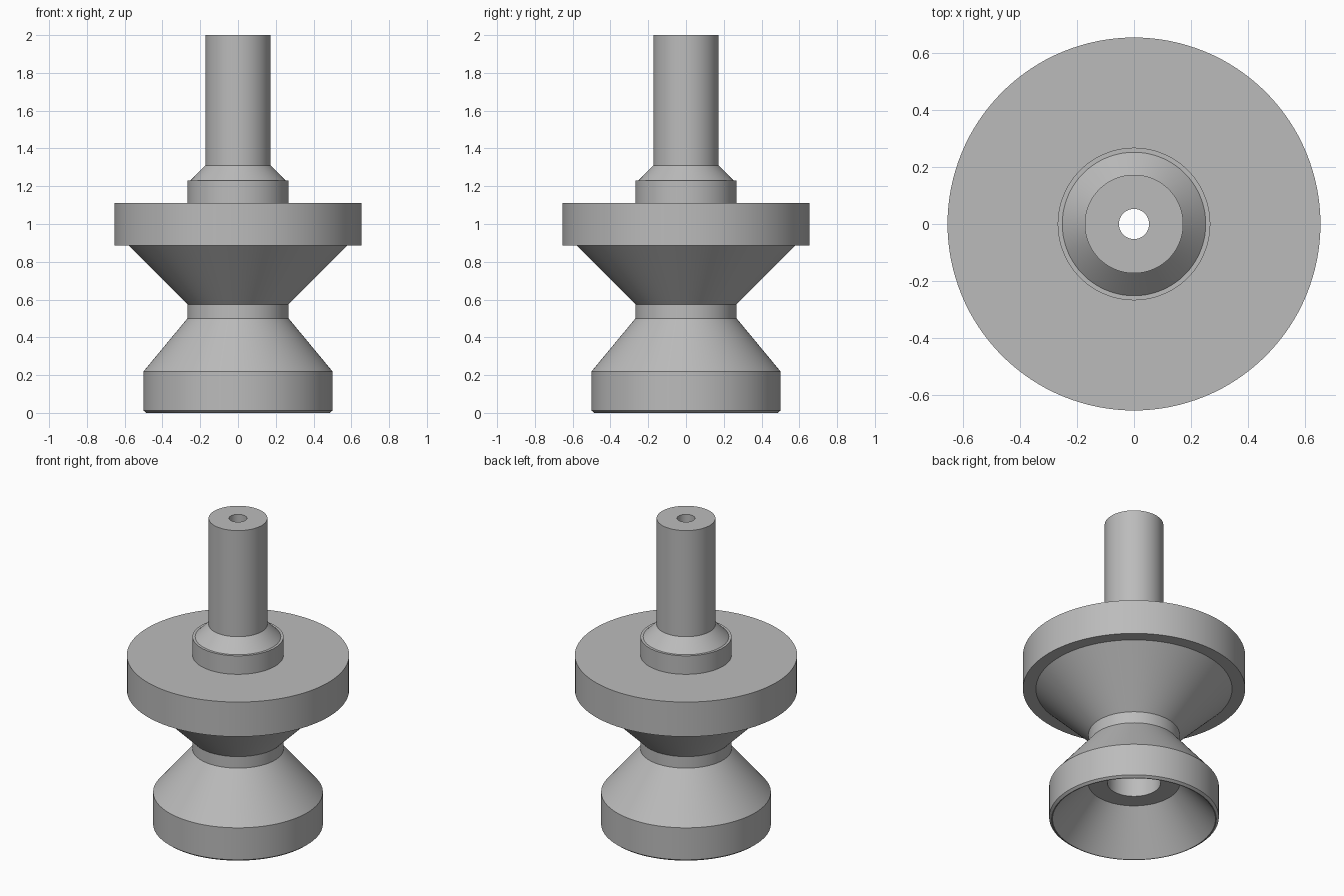
import bpy, bmesh, math

default = bpy.data.objects.get("Cube")
if default:
    bpy.data.objects.remove(default, do_unlink=True)

# One plain metal grey
GREY = (0.5, 0.5, 0.5, 1)
metal = bpy.data.materials.new("metal grey")
metal.use_nodes = True
metal.diffuse_color = GREY
metal.node_tree.nodes["Principled BSDF"].inputs["Base Color"].default_value = GREY


def lathe(name, profile, steps=128):
    """Spin a closed (radius, height) profile around z into a solid."""
    bm = bmesh.new()
    verts = [bm.verts.new((r, 0, z)) for r, z in profile]
    edges = [bm.edges.new((a, b)) for a, b in zip(verts, verts[1:] + verts[:1])]
    bmesh.ops.spin(bm, geom=verts + edges, cent=(0, 0, 0), axis=(0, 0, 1),
                   angle=math.tau, steps=steps, use_duplicate=False)
    bmesh.ops.remove_doubles(bm, verts=bm.verts, dist=0.0001)
    bmesh.ops.recalc_face_normals(bm, faces=bm.faces)
    mesh = bpy.data.meshes.new(name)
    bm.to_mesh(mesh)
    bm.free()
    mesh.materials.append(metal)
    obj = bpy.data.objects.new(name, mesh)
    bpy.context.collection.objects.link(obj)
    bpy.ops.object.select_all(action="DESELECT")
    obj.select_set(True)
    bpy.context.view_layer.objects.active = obj
    bpy.ops.object.shade_smooth_by_angle(angle=math.radians(25))
    return obj


# Outer sections, bottom to top
base = [(0.485, 0), (0.5, 0.012), (0.5, 0.22)]
waist = [(0.268, 0.5), (0.268, 0.575)]
flange = [(0.578, 0.885), (0.655, 0.885), (0.655, 1.11)]
collar = [(0.268, 1.11), (0.268, 1.23), (0.252, 1.23)]
stem = [(0.173, 1.31), (0.173, 2)]
# Inner sections, top to bottom: narrow hole, wide bore, conical recess
bore = [(0.053, 2), (0.053, 1.1), (0.157, 1.1), (0.157, 0.245)]
recess = [(0.27, 0.245), (0.48, 0)]

lathe("turned_spindle", base + waist + flange + collar + stem + bore + recess)
